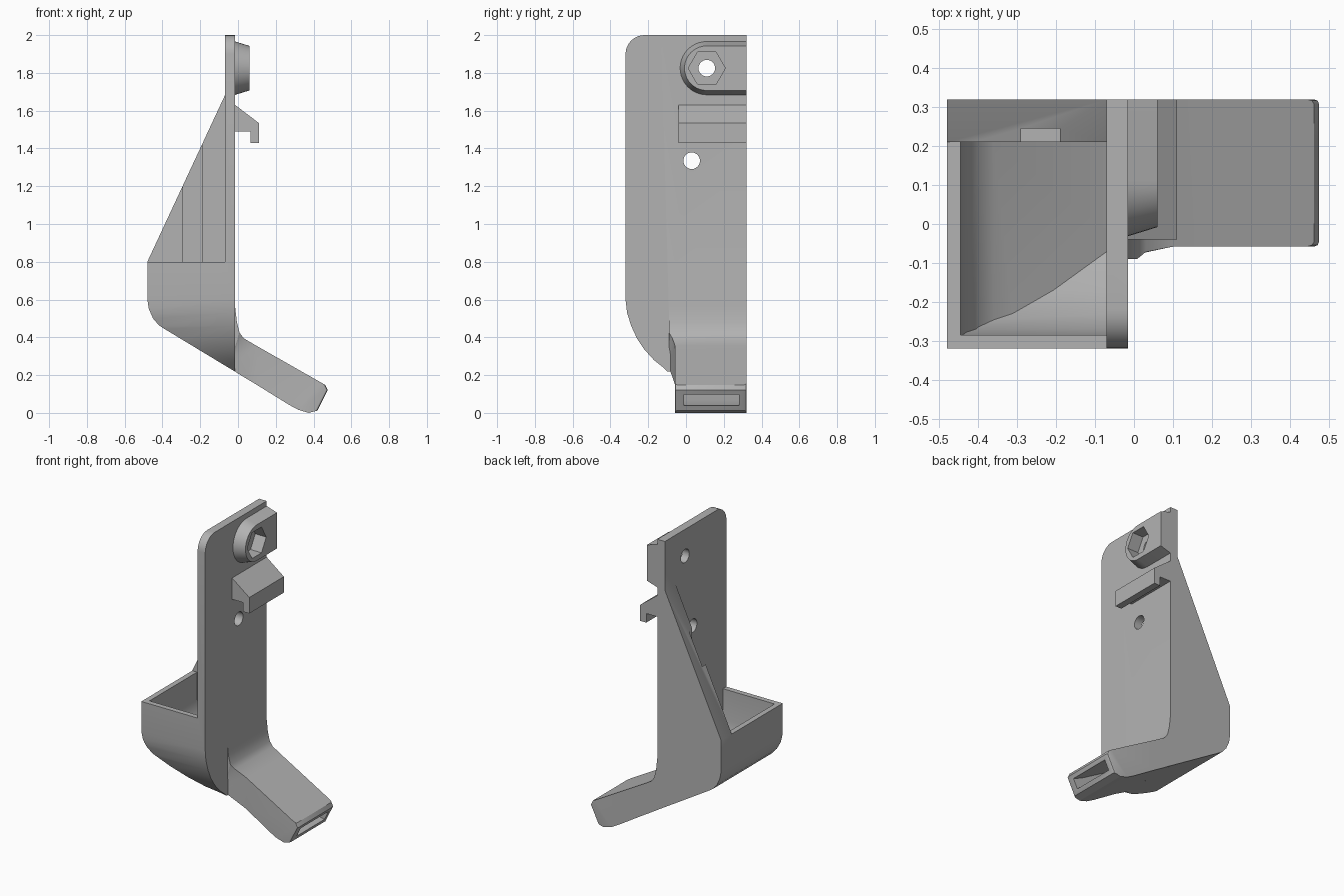
import bpy, bmesh
from math import sin, cos, pi

if "Cube" in bpy.data.objects:
    bpy.data.objects.remove(bpy.data.objects["Cube"])

grey = bpy.data.materials.new("plain grey")
grey.use_nodes = True
grey.diffuse_color = (0.45, 0.45, 0.45, 1)
grey.node_tree.nodes["Principled BSDF"].inputs["Base Color"].default_value = grey.diffuse_color


def loft(name, ring_a, ring_b):
    """Solid between two matching rings of points."""
    bm = bmesh.new()
    a = [bm.verts.new(p) for p in ring_a]
    b = [bm.verts.new(p) for p in ring_b]
    bm.faces.new(a)
    bm.faces.new(b)
    for i in range(len(a)):
        j = (i + 1) % len(a)
        bm.faces.new((a[i], a[j], b[j], b[i]))
    bmesh.ops.recalc_face_normals(bm, faces=bm.faces)
    mesh = bpy.data.meshes.new(name)
    bm.to_mesh(mesh)
    bm.free()
    mesh.materials.append(grey)
    obj = bpy.data.objects.new(name, mesh)
    bpy.context.collection.objects.link(obj)
    return obj


def along_y(name, profile, y0, y1):
    return loft(name, [(x, y0, z) for x, z in profile], [(x, y1, z) for x, z in profile])


def along_x(name, profile, x0, x1):
    return loft(name, [(x0, y, z) for y, z in profile], [(x1, y, z) for y, z in profile])


def box(name, x0, x1, y0, y1, z0, z1):
    return along_y(name, [(x0, z0), (x1, z0), (x1, z1), (x0, z1)], y0, y1)


def arc(cy, cz, r, start, end, steps):
    return [(cy + r * cos(start + (end - start) * i / steps),
             cz + r * sin(start + (end - start) * i / steps)) for i in range(steps + 1)]


def apply(obj, mod):
    bpy.context.view_layer.objects.active = obj
    bpy.ops.object.modifier_apply(modifier=mod.name)


def combine(obj, tool, operation):
    mod = obj.modifiers.new("combine", "BOOLEAN")
    mod.operation, mod.solver, mod.object = operation, "EXACT", tool
    apply(obj, mod)
    bpy.data.objects.remove(tool)


# Body: upright plate, hopper and gusset as the overlap of two outlines
BACK = 0.32
PLATE_IN, PLATE_OUT = -0.07, -0.015
side_outline = [(-0.48, 0.8), (-0.48, 0.6), (-0.472, 0.55), (-0.45, 0.5), (-0.42, 0.465),
                (-0.39, 0.445), (PLATE_OUT, 0.218), (PLATE_OUT, 2), (PLATE_IN, 2), (PLATE_IN, 1.68)]
plate_outline = arc(-0.22, 1.9, 0.1, pi / 2, pi, 8) + [
    (-0.32, 0.6), (-0.312, 0.53), (-0.29, 0.46), (-0.26, 0.395), (-0.22, 0.335), (-0.17, 0.28),
    (-0.12, 0.24), (-0.09, 0.21), (-0.06, 0.14), (BACK, 0.14), (BACK, 2)]
body = along_y("bracket_body", side_outline, -0.4, BACK)
combine(body, along_x("outline_tool", plate_outline, -0.6, 0.1), "INTERSECT")

# Space above the hopper, leaving the sloped gusset at the back
combine(body, box("upper_space", -0.6, PLATE_IN, -0.4, 0.21, 0.8, 2.1), "DIFFERENCE")

# Funnel-shaped hopper cavity
cavity = along_y("cavity", [(-0.445, 0.95), (-0.445, 0.62), (-0.43, 0.56), (-0.4, 0.51), (-0.36, 0.475),
                            (PLATE_IN, 0.295), (PLATE_IN, 0.95)], -0.4, 0.21)
combine(cavity, along_x("cavity_outline", [
    (0.3, 0.95), (-0.285, 0.95), (-0.285, 0.6), (-0.27, 0.52), (-0.23, 0.445), (-0.17, 0.38),
    (-0.1, 0.32), (-0.03, 0.26), (0.3, 0.2)], -0.5, 0), "INTERSECT")
combine(body, cavity, "DIFFERENCE")

# Groove in the inner face of the gusset
combine(body, box("groove", -0.29, -0.19, 0.15, 0.245, 0.6, 1.7), "DIFFERENCE")

# Sloping spout with a flared root and a softened tip
spout = along_y("spout", [
    (-0.05, 0.24), (0.03, 0.19), (0.1, 0.148), (0.27, 0.043), (0.32, 0.016), (0.375, 0), (0.42, 0.012),
    (0.475, 0.122), (0.462, 0.148), (0.1, 0.354), (0.03, 0.395), (0.008, 0.425), (-0.006, 0.48),
    (PLATE_OUT, 0.56), (-0.05, 0.56)], -0.058, BACK)
bm = bmesh.new()
bm.from_mesh(spout.data)
for v in bm.verts:
    if v.co.y < 0 and v.co.x < 0.05:
        v.co.y = -0.072 if v.co.x > 0.02 else -0.09
tip = [e for e in bm.edges
       if all(v.co.x > 0.41 for v in e.verts) and abs(e.verts[0].co.y - e.verts[1].co.y) < 0.01]
bmesh.ops.bevel(bm, geom=tip, offset=0.012, segments=2, affect="EDGES", profile=0.5)
bmesh.ops.triangulate(bm, faces=[f for f in bm.faces if len(f.verts) > 4])
bm.to_mesh(spout.data)
bm.free()
combine(body, spout, "UNION")

# Outlet channel from the hopper to the spout tip
combine(body, along_y("channel", [(-0.08, 0.3), (0.31, 0.065), (0.52, 0.02), (0.52, 0.075), (0.4, 0.125),
                                  (-0.08, 0.4)], -0.01, 0.28), "DIFFERENCE")

# Tapered boss, open towards the back edge
HY, HZ = 0.11, 1.825


def boss_ring(x, r):
    return [(x, y, z) for y, z in arc(HY, HZ, r, pi / 2, 3 * pi / 2, 20) + [(BACK, HZ - r), (BACK, HZ + r)]]


combine(body, loft("boss", boss_ring(-0.04, 0.149), boss_ring(0.06, 0.118)), "UNION")

# Overhanging hook rail
combine(body, along_y("hook", [(-0.04, 1.649), (0.11, 1.535), (0.11, 1.43), (0.065, 1.43),
                               (0.065, 1.49), (-0.04, 1.49)], -0.04, BACK), "UNION")

# Hexagonal nut pocket and the two screw holes
combine(body, along_x("nut_pocket", arc(HY, HZ, 0.098, 0, 5 * pi / 3, 5), -0.02, 0.2), "DIFFERENCE")
for y, z in ((HY, HZ), (0.03, 1.335)):
    combine(body, along_x("screw_hole", arc(y, z, 0.044, 0, 2 * pi * 23 / 24, 23), -0.2, 0.2), "DIFFERENCE")

# Smooth shading on the curves, sharp edges kept
bpy.ops.object.select_all(action="DESELECT")
body.select_set(True)
bpy.context.view_layer.objects.active = body
bpy.ops.object.shade_smooth_by_angle(angle=pi / 6)
